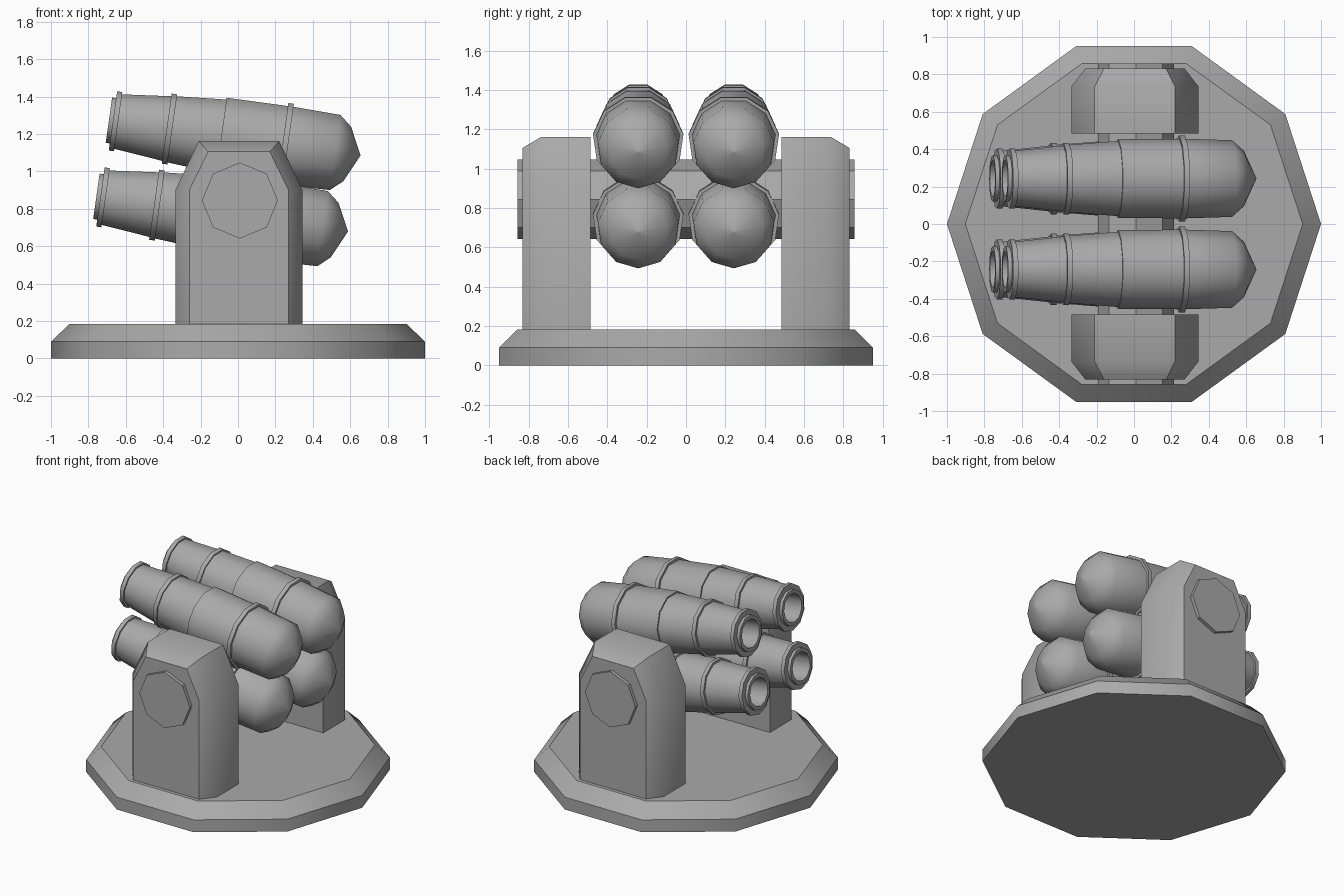
import bpy, bmesh, math
from mathutils import Vector

if "Cube" in bpy.data.objects:
    bpy.data.objects.remove(bpy.data.objects["Cube"])

grey = bpy.data.materials.new("mid_grey")
grey.diffuse_color = (0.4, 0.4, 0.4, 1)
grey.use_nodes = True
grey.node_tree.nodes["Principled BSDF"].inputs["Base Color"].default_value = grey.diffuse_color


def finish(name, bm):
    """Turn a bmesh into a shaded object."""
    bmesh.ops.remove_doubles(bm, verts=bm.verts, dist=1e-5)
    bmesh.ops.recalc_face_normals(bm, faces=bm.faces)
    mesh = bpy.data.meshes.new(name)
    bm.to_mesh(mesh)
    bm.free()
    mesh.materials.append(grey)
    ob = bpy.data.objects.new(name, mesh)
    bpy.context.collection.objects.link(ob)
    bpy.ops.object.select_all(action='DESELECT')
    ob.select_set(True)
    bpy.context.view_layer.objects.active = ob
    bpy.ops.object.shade_smooth_by_angle(angle=math.radians(40))
    return ob


def loft(name, rings):
    """Skin a list of equal-length point rings and cap both ends."""
    bm = bmesh.new()
    vs = [[bm.verts.new(p) for p in ring] for ring in rings]
    n = len(vs[0])
    for a, b in zip(vs, vs[1:]):
        for i in range(n):
            j = (i + 1) % n
            bm.faces.new((a[i], a[j], b[j], b[i]))
    bm.faces.new(vs[0])
    bm.faces.new(vs[-1])
    return finish(name, bm)


def lathe(name, profile, sides, origin, axis, side, start=0.0):
    """Revolve (distance, radius) pairs around an axis."""
    axis, side = Vector(axis).normalized(), Vector(side).normalized()
    up = axis.cross(side)
    angles = [start + 2 * math.pi * k / sides for k in range(sides)]
    rings = [[Vector(origin) + axis * t
              + (side * math.cos(a) + up * math.sin(a)) * max(r, 1e-3)
              for a in angles] for t, r in profile]
    return loft(name, rings)


# ten-sided base with a bevelled upper rim
lathe("base", [(0, 1), (0.09, 1), (0.183, 0.902)], 10,
      (0, 0, 0), (0, 0, 1), (1, 0, 0))

# octagonal pivot pin through both supports
lathe("pivot_pin", [(-0.857, 0.203), (0.857, 0.203)], 8,
      (0.01, 0, 0.844), (0, 1, 0), (1, 0, 0))


# side supports with a bevelled outer face
def outline(y, half, top_half, top):
    cx = 0.005
    return [(cx - half, y, 0.15), (cx + half, y, 0.15), (cx + half, y, 0.9),
            (cx + top_half, y, top), (cx - top_half, y, top), (cx - half, y, 0.9)]


for label, s in (("front", -1), ("back", 1)):
    loft(label + "_support", [outline(s * 0.485, 0.34, 0.215, 1.162),
                              outline(s * 0.735, 0.34, 0.215, 1.162),
                              outline(s * 0.832, 0.265, 0.165, 1.105)])

# launch tubes: bore, muzzle lip, bands, stepped body and domed breech
tube = [(0.3, 0), (0.3, 0.1), (-0.022, 0.1), (-0.022, 0.125), (0, 0.125),
        (0, 0.163), (0.028, 0.163), (0.028, 0.15), (0.29, 0.178), (0.29, 0.193),
        (0.32, 0.193), (0.32, 0.182), (0.585, 0.203), (0.585, 0.213),
        (0.915, 0.215), (0.915, 0.232), (0.945, 0.232), (0.945, 0.215),
        (1.2, 0.207), (1.265, 0.15), (1.336, 0)]
tilt = math.radians(8.05)
direction = (math.cos(tilt), 0, -math.sin(tilt))
for row, mx, mz in (("upper", -0.668, 1.273), ("lower", -0.735, 0.866)):
    for label, y in (("front", -0.243), ("back", 0.243)):
        lathe(f"{row}_{label}_tube", tube, 11, (mx, y, mz), direction,
              (0, 1, 0), -math.pi / 2)
